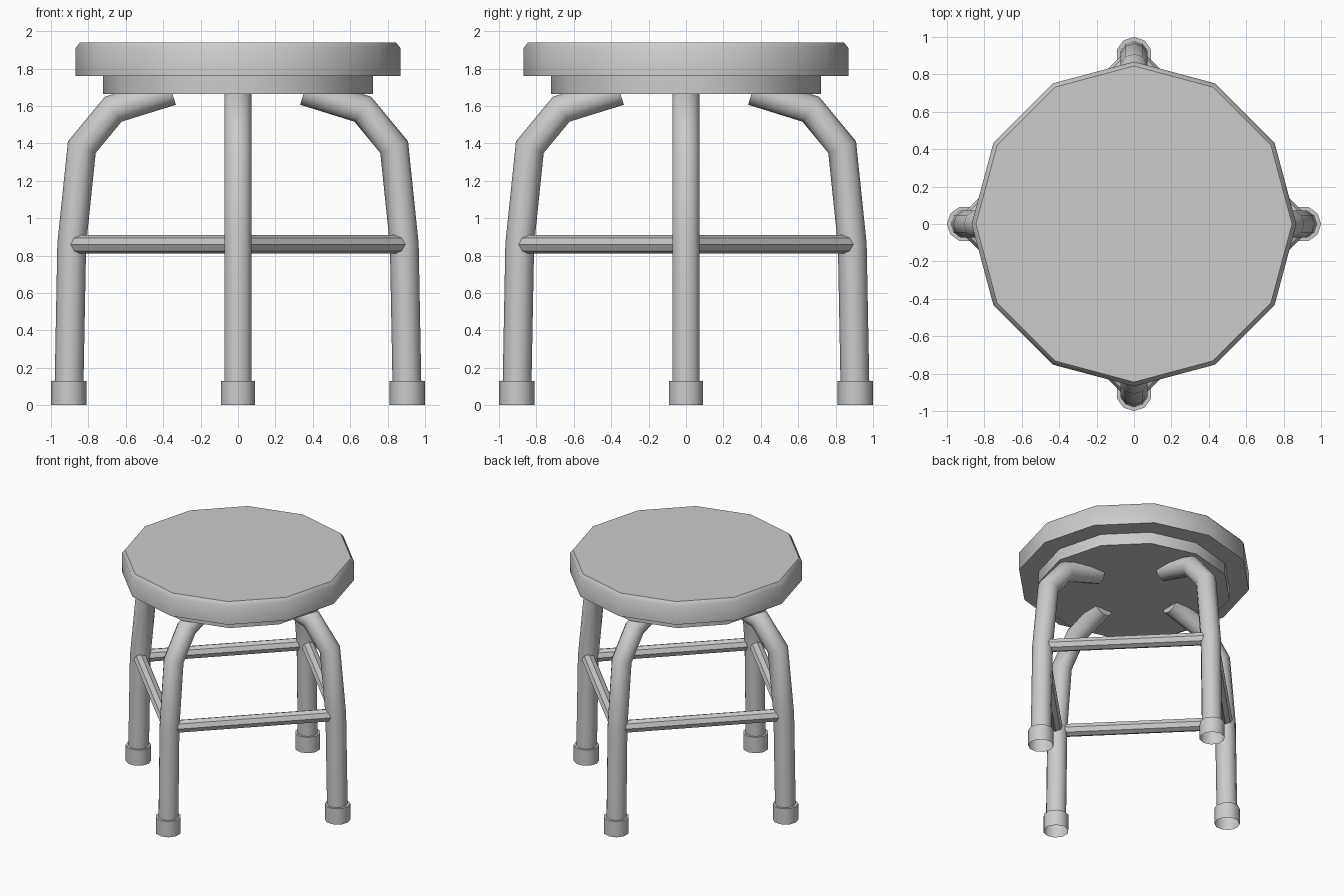
import bpy, bmesh
from math import cos, sin, pi, radians
from mathutils import Vector

if "Cube" in bpy.data.objects:
    bpy.data.objects.remove(bpy.data.objects["Cube"])


def finish(name, rings, cap_start=True, cap_end=True):
    """Skin a list of vertex rings into a smooth-by-angle object."""
    bm = bmesh.new()
    loops = [[bm.verts.new(p) for p in ring] for ring in rings]
    n = len(loops[0])
    for a, b in zip(loops, loops[1:]):
        for i in range(n):
            j = (i + 1) % n
            bm.faces.new((a[i], a[j], b[j], b[i]))
    if cap_start:
        bm.faces.new(loops[0][::-1])
    if cap_end:
        bm.faces.new(loops[-1])
    bmesh.ops.recalc_face_normals(bm, faces=bm.faces)
    me = bpy.data.meshes.new(name)
    bm.to_mesh(me)
    bm.free()
    ob = bpy.data.objects.new(name, me)
    bpy.context.collection.objects.link(ob)
    bpy.ops.object.select_all(action='DESELECT')
    ob.select_set(True)
    bpy.context.view_layer.objects.active = ob
    bpy.ops.object.shade_smooth_by_angle(angle=radians(40))
    return ob


def lathe(name, profile, sides, cx=0.0, **caps):
    rings = [[(cx + r * cos(2 * pi * i / sides), r * sin(2 * pi * i / sides), z)
              for i in range(sides)] for r, z in profile]
    return finish(name, rings, **caps)


def tube(name, path, radius, sides, side_axis, **caps):
    """Sweep a polygon along a planar path with mitred corners."""
    pts = [Vector(p) for p in path]
    axis = Vector(side_axis)
    rings = []
    for k, p in enumerate(pts):
        d0 = (p - pts[max(k - 1, 0)]).normalized()
        d1 = (pts[min(k + 1, len(pts) - 1)] - p).normalized()
        t = (d0 + d1).normalized()
        stretch = 1 / max(t.dot(d0), t.dot(d1))
        out = axis.cross(t).normalized() * stretch
        rings.append([p + radius * (cos(2 * pi * i / sides) * out + sin(2 * pi * i / sides) * axis)
                      for i in range(sides)])
    return finish(name, rings, **caps)


# Round seat and the plate under it
lathe("seat", [(0.868, 1.76), (0.868, 1.91), (0.845, 1.94)], 12)
lathe("seat_plate", [(0.722, 1.665), (0.722, 1.765)], 12)

# Bent legs, rubber feet and stretcher bars, repeated around the seat
leg_path = [(0.903, 0, 0.12), (0.889, 0, 0.86), (0.835, 0, 1.38),
            (0.667, 0, 1.583), (0.355, 0, 1.68)]
for k, side in enumerate(("right", "back", "left", "front")):
    leg = tube(side + "_leg", leg_path, 0.077, 10, (0, 1, 0), cap_start=False)
    foot = lathe(side + "_foot", [(0.095, 0), (0.095, 0.13)], 10, cx=0.905, cap_start=False)
    bar = tube(side + "_stretcher", [(0.862, 0.036, 0.86), (0.036, 0.862, 0.86)],
               0.05, 8, (0, 0, 1))
    for ob in (leg, foot, bar):
        ob.rotation_euler.z = k * pi / 2
